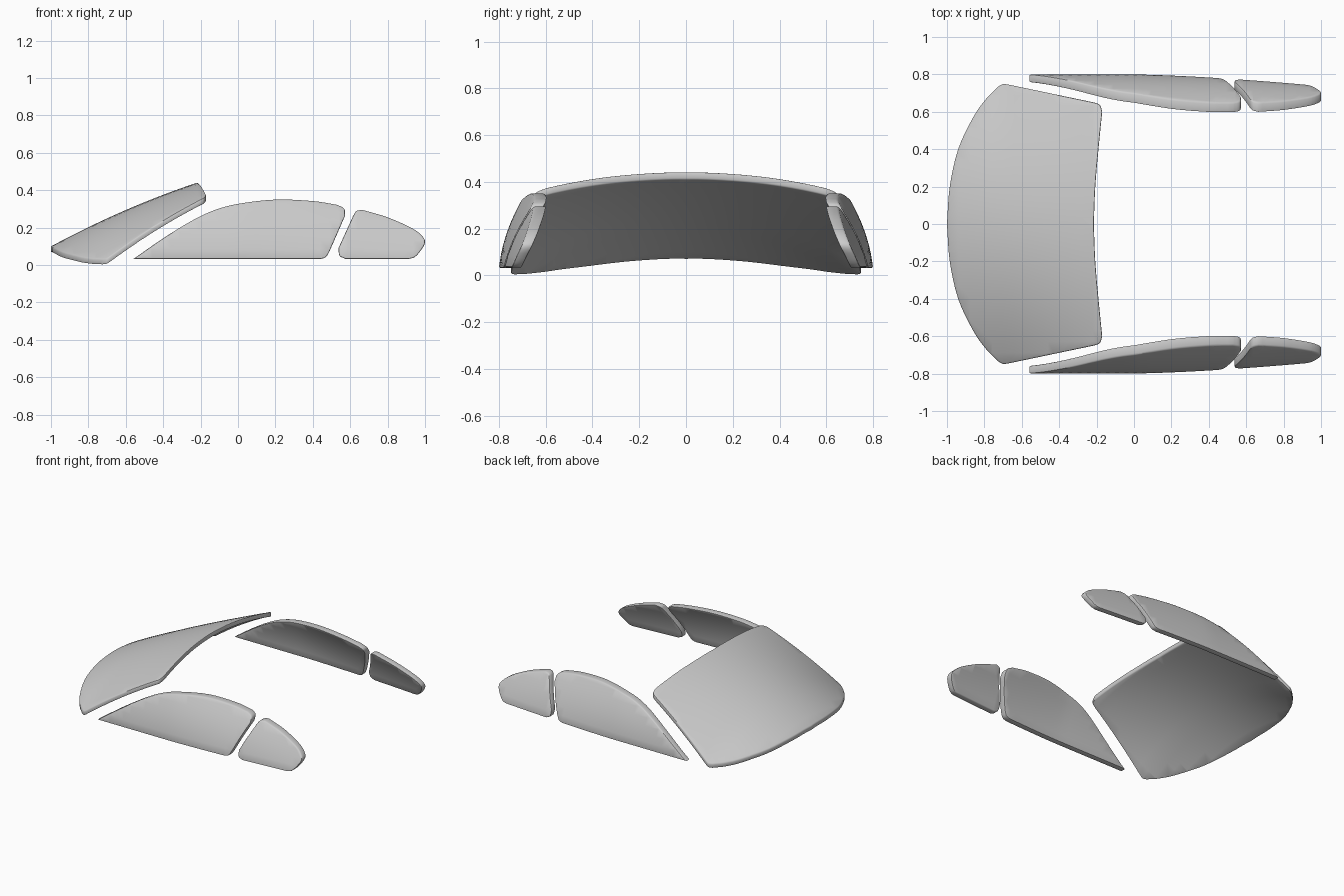
import bpy, bmesh, math
from mathutils import Vector

if "Cube" in bpy.data.objects:
    bpy.data.objects.remove(bpy.data.objects["Cube"], do_unlink=True)

grey = bpy.data.materials.new("light_grey")
grey.use_nodes = True
grey.diffuse_color = (0.6, 0.6, 0.6, 1)
grey.node_tree.nodes["Principled BSDF"].inputs["Base Color"].default_value = (0.6, 0.6, 0.6, 1)


def smooth(points, steps=4):
    """Spline through the points; a pair of points stays a straight line."""
    p = [Vector(q) for q in points]
    if len(p) == 2:
        return p
    p = [2 * p[0] - p[1]] + p + [2 * p[-1] - p[-2]]
    out = []
    for a, b, c, d in zip(p, p[1:], p[2:], p[3:]):
        for i in range(steps):
            t = i / steps
            out.append(0.5 * (2 * b + (c - a) * t + (2 * a - 5 * b + 4 * c - d) * t ** 2
                              + (3 * b - a - 3 * c + d) * t ** 3))
    return out + [p[-2]]


def outline(segments):
    """Join the segments, leaving out repeated points."""
    pts = []
    for seg in segments:
        for q in smooth(seg):
            if not pts or (q - pts[-1]).length > 1e-4:
                pts.append(q)
    if (pts[0] - pts[-1]).length < 1e-4:
        pts.pop()
    return pts


def panel(name, pts, thickness, spacing, place):
    """Flat slab with a softened rim, cut into a grid and bent by place(a, b, depth)."""
    bm = bmesh.new()
    face = bm.faces.new([bm.verts.new((q.x, q.y, 0)) for q in pts])
    ext = bmesh.ops.extrude_face_region(bm, geom=[face], use_keep_orig=True)
    moved = [g for g in ext["geom"] if isinstance(g, bmesh.types.BMVert)]
    bmesh.ops.translate(bm, verts=moved, vec=(0, 0, thickness))
    bmesh.ops.recalc_face_normals(bm, faces=bm.faces)
    rim = [e for e in bm.edges if abs(e.verts[0].co.z - e.verts[1].co.z) < 1e-5]
    bmesh.ops.bevel(bm, geom=rim, offset=0.006, segments=2, profile=0.5,
                    affect='EDGES', clamp_overlap=False)
    for axis in (0, 1):
        low = min(q[axis] for q in pts)
        high = max(q[axis] for q in pts)
        normal = Vector((axis == 0, axis == 1, 0))
        for i in range(1, math.ceil((high - low) / spacing)):
            geom = bm.verts[:] + bm.edges[:] + bm.faces[:]
            bmesh.ops.bisect_plane(bm, geom=geom, dist=1e-5, plane_no=normal,
                                   plane_co=normal * (low + i * spacing))
    for v in bm.verts:
        v.co = place(*v.co)
    bmesh.ops.recalc_face_normals(bm, faces=bm.faces)
    mesh = bpy.data.meshes.new(name)
    bm.to_mesh(mesh)
    bm.free()
    mesh.materials.append(grey)
    obj = bpy.data.objects.new(name, mesh)
    bpy.context.collection.objects.link(obj)
    bpy.ops.object.select_all(action='DESELECT')
    obj.select_set(True)
    bpy.context.view_layer.objects.active = obj
    bpy.ops.object.shade_smooth_by_angle(angle=math.radians(35))


# Windscreen: half outline in plan, mirrored across the centre line
def windscreen_place(x, y, depth):
    centre = 0.1 + 0.436 * (x + 1) + 0.02 * (1 - ((x + 0.61) / 0.39) ** 2)
    crown = min(0.38, 0.23 + 0.3 * max(0, -0.2 - x))
    return x, y, centre - crown * y * y - depth


half = outline([
    [(-1, 0), (-0.985, 0.2), (-0.94, 0.4), (-0.86, 0.57), (-0.79, 0.67), (-0.725, 0.735)],
    [(-0.725, 0.735), (-0.7, 0.748), (-0.67, 0.745)],
    [(-0.67, 0.745), (-0.215, 0.65)],
    [(-0.215, 0.65), (-0.183, 0.637), (-0.17, 0.6)],
    [(-0.17, 0.6), (-0.19, 0.4), (-0.207, 0.2), (-0.215, 0)],
])
mirrored = [Vector((q.x, -q.y)) for q in reversed(half[1:-1])]
panel("windscreen", half + mirrored, 0.032, 0.06, windscreen_place)


# Side windows: outlines in elevation, leaning inward towards the top
def side_place(side):
    def place(x, z, depth):
        t = z - 0.03
        rear = max(0, x)
        out = 0.8 - 0.06 * rear ** 1.5 - 0.1 * t - 0.8 * t * t - 0.2 * t * rear
        return x, side * (out - depth * (1 + t)), z
    return place


door_window = outline([
    [(-0.56, 0.032), (-0.4, 0.143), (-0.25, 0.235), (-0.13, 0.292), (0, 0.327),
     (0.2, 0.35), (0.4, 0.342), (0.53, 0.322)],
    [(0.53, 0.322), (0.567, 0.302), (0.573, 0.265)],
    [(0.573, 0.265), (0.49, 0.075)],
    [(0.49, 0.075), (0.47, 0.043), (0.44, 0.032)],
    [(0.44, 0.032), (-0.56, 0.032)],
])
quarter_window = outline([
    [(0.537, 0.09), (0.615, 0.262)],
    [(0.615, 0.262), (0.632, 0.288), (0.665, 0.295)],
    [(0.665, 0.295), (0.8, 0.255), (0.93, 0.197), (0.985, 0.155), (1, 0.12),
     (0.975, 0.075), (0.945, 0.043), (0.915, 0.033)],
    [(0.915, 0.033), (0.575, 0.033)],
    [(0.575, 0.033), (0.543, 0.05), (0.537, 0.09)],
])
for side, label in ((1, "left"), (-1, "right")):
    panel(label + "_door_window", door_window, 0.042, 0.05, side_place(side))
    panel(label + "_quarter_window", quarter_window, 0.042, 0.05, side_place(side))
